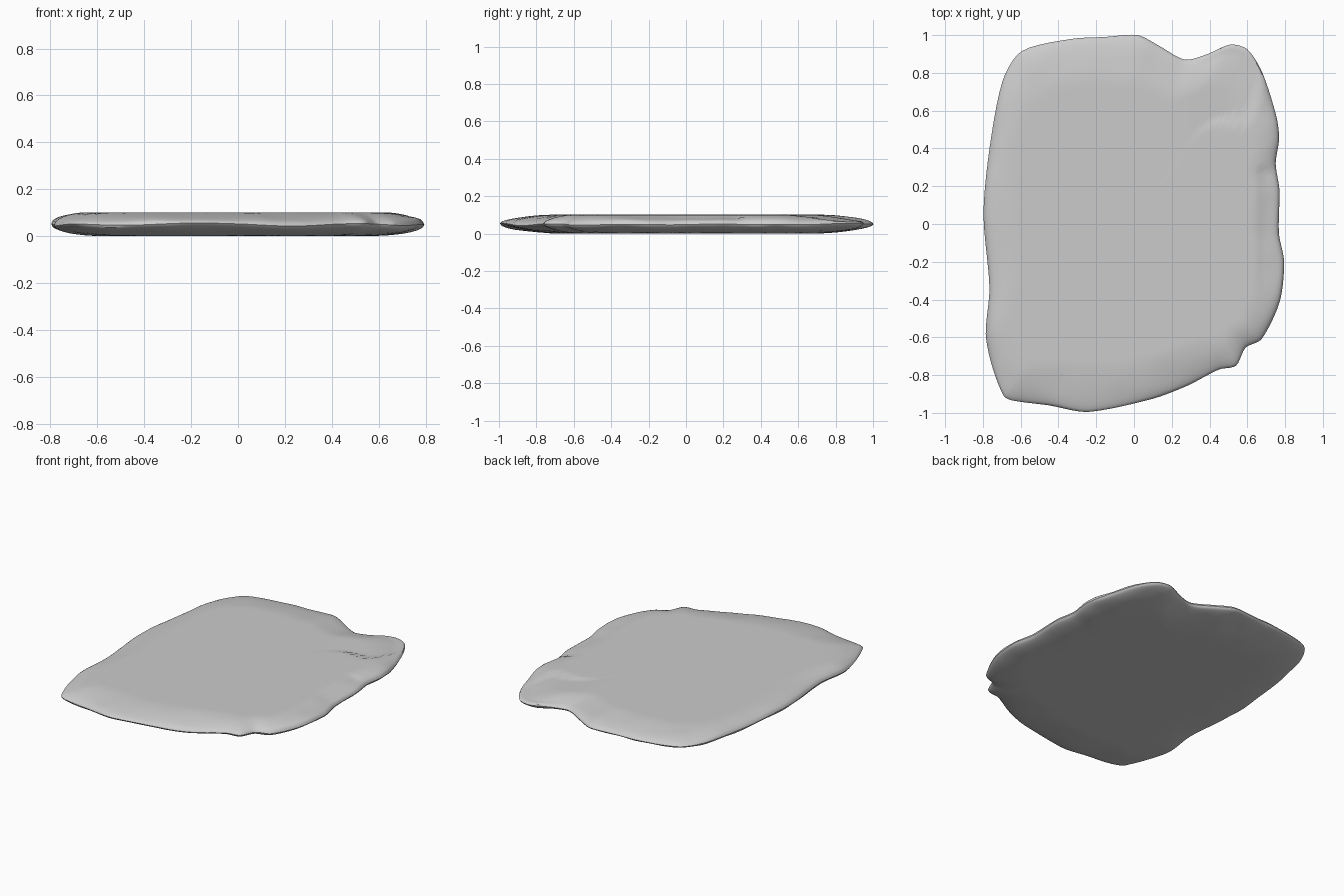
import bpy, bmesh, math
from mathutils import Vector, noise

if "Cube" in bpy.data.objects:
    bpy.data.objects.remove(bpy.data.objects["Cube"])

# Plan outline of the slab, clockwise from the back
OUTLINE = [(0.02, 1.0), (0.13, 0.945), (0.27, 0.87), (0.39, 0.90), (0.51, 0.95), (0.60, 0.925),
           (0.68, 0.80), (0.755, 0.565), (0.768, 0.45), (0.75, 0.32), (0.77, 0.18),
           (0.767, -0.05), (0.795, -0.2), (0.772, -0.41), (0.675, -0.61), (0.59, -0.655),
           (0.54, -0.75), (0.45, -0.77), (0.285, -0.855), (0.10, -0.925), (-0.245, -0.995),
           (-0.45, -0.96), (-0.64, -0.935), (-0.69, -0.91), (-0.755, -0.74), (-0.785, -0.58),
           (-0.765, -0.34), (-0.797, 0.05), (-0.765, 0.4), (-0.695, 0.76), (-0.595, 0.915),
           (-0.33, 0.98), (-0.155, 0.99)]
INSETS = [0.006, 0.015, 0.03, 0.05, 0.075, 0.1] + [0.1 + 0.02 * i for i in range(1, 22)] + [0.6]


def smooth(a, b, x):
    t = min(1, max(0, (x - a) / (b - a)))
    return t * t * (3 - 2 * t)


def rounded_loop(points, steps):
    # Damped Catmull-Rom through the outline points
    n, out = len(points), []
    P = [Vector((x, y, 0)) for x, y in points]
    for i in range(n):
        a, b, c, d = (P[(i + k) % n] for k in (-1, 0, 1, 2))
        length = (c - b).length
        m0 = (c - a).normalized() * length * 0.8
        m1 = (d - b).normalized() * length * 0.8
        for s in range(steps):
            t = s / steps
            out.append(b * (2*t**3 - 3*t**2 + 1) + m0 * (t**3 - 2*t**2 + t)
                       + c * (3*t**2 - 2*t**3) + m1 * (t**3 - t**2))
    return out


def chip(x, y):
    # Sunken broken patch at the back right corner, and a worn right edge
    y_line = 0.55 - 2.5 * max(0, 0.5 - x) ** 2
    x_line = 0.61 + 0.3 * (y - 0.55)
    patch = smooth(-0.01, 0.015, y - y_line) * smooth(-0.01, 0.015, x_line - x) * smooth(0.25, 0.55, x)
    worn = smooth(0.64, 0.69, x) * smooth(-0.5, -0.2, y) * smooth(0.6, 0.3, y) if -0.5 < y < 0.3 else 0
    return 0.014 * patch + 0.008 * worn


def surface_z(p, d, rim, side):
    # Elliptical edge roll, wider towards the front and back ends
    w = (0.17 if side > 0 else 0.27) + 0.2 * smooth(0.5, 0.95, abs(p.y))
    t = min(1, d / w)
    f = (1 - (1 - t) ** 2) ** 0.5
    rough = 0.006 * noise.noise(Vector((p.x * 7, p.y * 7, side * 3))) * (1 - t)
    face = 0.101 if side > 0 else 0.0
    z = rim + (face - rim) * f + rough
    if side > 0:
        z -= chip(p.x, p.y) * smooth(0, 0.06, d)
    return max(0, z)


bm = bmesh.new()
loop = rounded_loop(OUTLINE, 5)
n = len(loop)
rims = [0.05 + 0.012 * noise.noise(p * 2.5) for p in loop]
edge = [bm.verts.new((p.x, p.y, r)) for p, r in zip(loop, rims)]


# Top and bottom skins built from concentric rings
for side in (1, -1):
    prev = edge
    for d in INSETS:
        ring = []
        for p, r in zip(loop, rims):
            q = p * (1 - d / p.length)
            ring.append(bm.verts.new((q.x, q.y, surface_z(q, d, r, side))))
        for i in range(n):
            j = (i + 1) % n
            bm.faces.new((prev[i], prev[j], ring[j], ring[i]))
        prev = ring
    centre = bm.verts.new((0, 0, 0.101 if side > 0 else 0))
    for i in range(n):
        bm.faces.new((prev[i], prev[(i + 1) % n], centre))
bmesh.ops.recalc_face_normals(bm, faces=bm.faces)

mesh = bpy.data.meshes.new("stone_slab")
bm.to_mesh(mesh)
bm.free()
slab = bpy.data.objects.new("stone_slab", mesh)
bpy.context.collection.objects.link(slab)
bpy.context.view_layer.objects.active = slab
slab.select_set(True)
bpy.ops.object.shade_smooth_by_angle(angle=math.radians(35))
